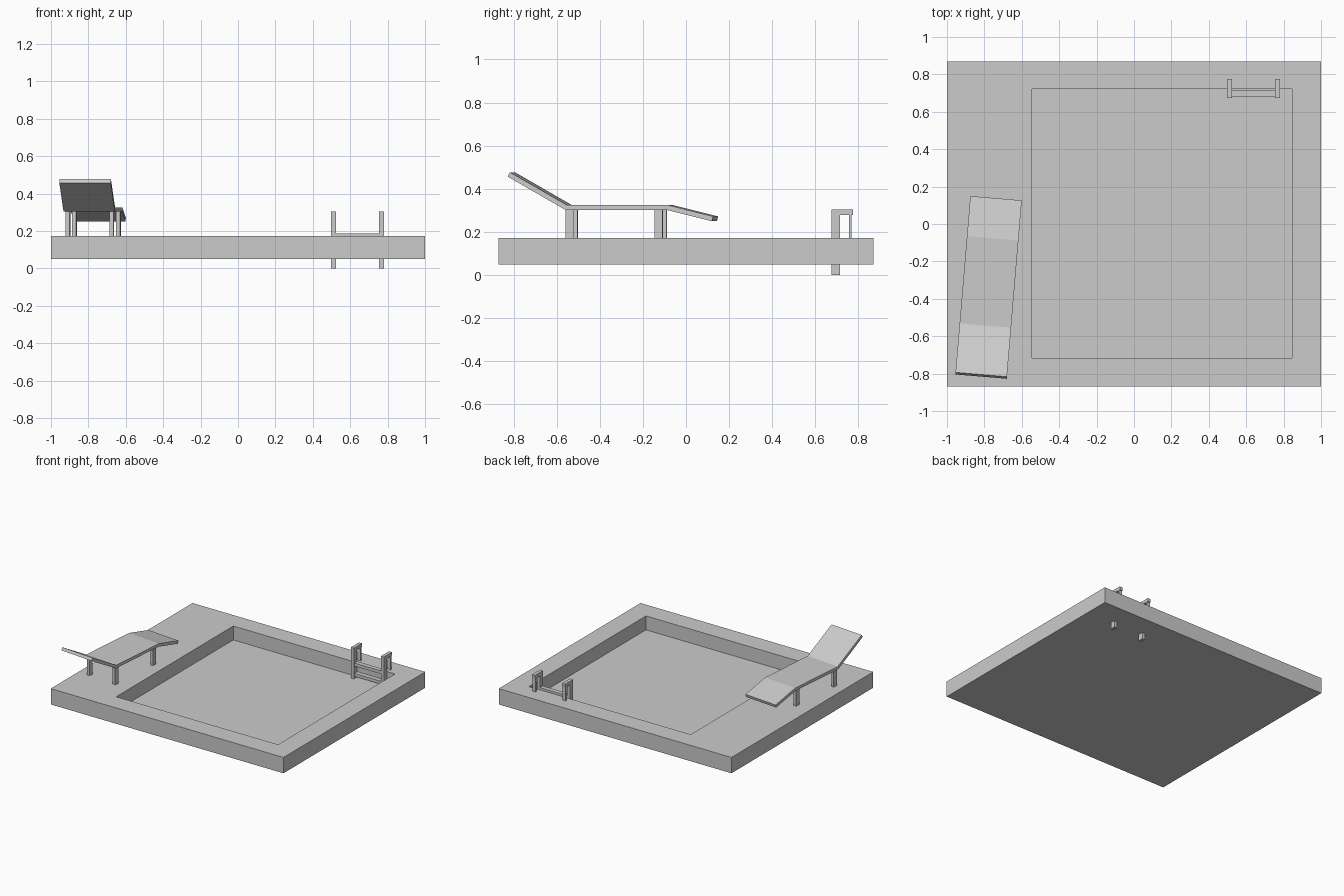
import bpy, bmesh
from mathutils import Matrix

if "Cube" in bpy.data.objects:
    bpy.data.objects.remove(bpy.data.objects["Cube"])


def finish(name, bm, matrix=None):
    bmesh.ops.recalc_face_normals(bm, faces=bm.faces)
    if matrix:
        bm.transform(matrix)
    mesh = bpy.data.meshes.new(name)
    bm.to_mesh(mesh)
    bm.free()
    obj = bpy.data.objects.new(name, mesh)
    bpy.context.collection.objects.link(obj)
    return obj


def box(name, x, y, z, matrix=None):
    bm = bmesh.new()
    bmesh.ops.create_cube(bm, size=1)
    for v in bm.verts:
        v.co = [r[0] + (c + 0.5) * (r[1] - r[0]) for c, r in zip(v.co, (x, y, z))]
    return finish(name, bm, matrix)


def extrude_x(name, profile, x0, x1, matrix=None):
    """Closed (y, z) profile extruded from x0 to x1."""
    bm = bmesh.new()
    a = [bm.verts.new((x0, y, z)) for y, z in profile]
    b = [bm.verts.new((x1, y, z)) for y, z in profile]
    bm.faces.new(a)
    bm.faces.new(b)
    n = len(profile)
    for i in range(n):
        j = (i + 1) % n
        bm.faces.new((a[i], a[j], b[j], b[i]))
    return finish(name, bm, matrix)


# Deck slab with sunken pool: rectangular rings joined from underside to pool floor
bm = bmesh.new()
outer, inner = (-1, 1, -0.87, 0.87), (-0.545, 0.845, -0.716, 0.721)
rings = []
for (x0, x1, y0, y1), z in ((outer, 0.05), (outer, 0.173), (inner, 0.173), (inner, 0.065)):
    rings.append([bm.verts.new((x, y, z)) for x, y in ((x0, y0), (x1, y0), (x1, y1), (x0, y1))])
for a, b in zip(rings, rings[1:]):
    for i in range(4):
        j = (i + 1) % 4
        bm.faces.new((a[i], a[j], b[j], b[i]))
bm.faces.new(rings[0])
bm.faces.new(rings[-1])
finish("pool_deck", bm)

# Ladder: two hooked rails and rungs
rail = [(0.675, 0), (0.715, 0), (0.715, 0.278), (0.757, 0.278), (0.757, 0.173),
        (0.768, 0.173), (0.768, 0.278), (0.775, 0.278), (0.775, 0.304), (0.675, 0.304)]
for side, x in (("left", 0.497), ("right", 0.755)):
    extrude_x("ladder_rail_" + side, rail, x, x + 0.026)
for i, z in enumerate((0.175, 0.095)):
    box(f"ladder_rung_{i + 1}", (0.52, 0.758), (0.68, 0.715), (z - 0.012, z + 0.012))

# Lounger, slightly turned on the deck
place = Matrix.Translation((-0.7775, -0.3375, 0)) @ Matrix.Rotation(-0.084, 4, 'Z')
bed = [(-0.480, 0.457), (-0.469, 0.477), (-0.206, 0.326), (0.262, 0.326),
       (0.477, 0.272), (0.471, 0.250), (0.258, 0.303), (-0.212, 0.303)]
extrude_x("lounger_bed", bed, -0.138, 0.138, place)
for end, y in (("head", -0.193), ("foot", 0.222)):
    for side, x in (("left", -0.116), ("right", 0.120)):
        box(f"lounger_{end}_leg_{side}", (x - 0.011, x + 0.011),
            (y - 0.018, y + 0.018), (0.173, 0.305), place)
